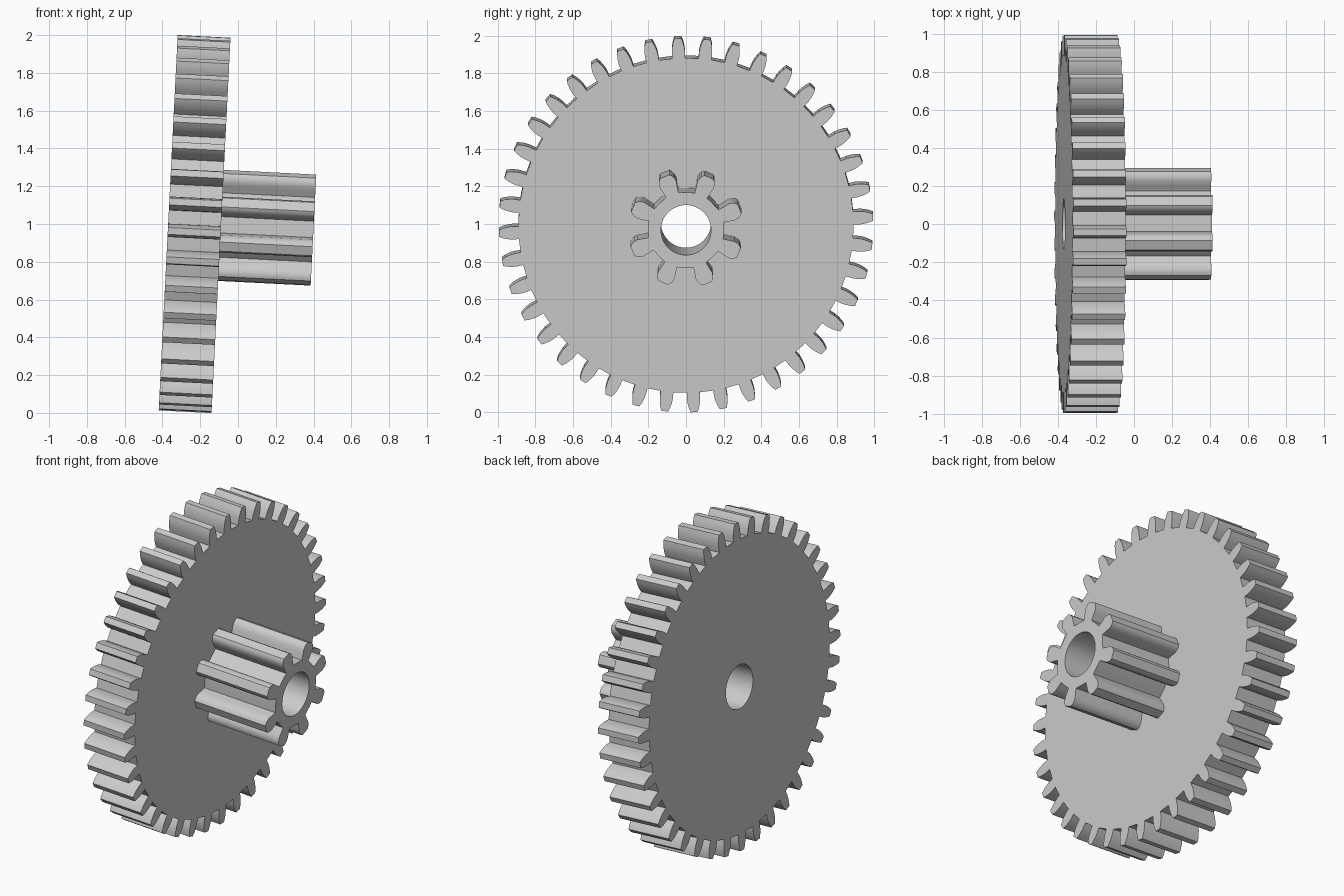
import bpy, bmesh
from math import sin, cos, tau, radians, asin
from mathutils import Matrix

if "Cube" in bpy.data.objects:
    bpy.data.objects.remove(bpy.data.objects["Cube"], do_unlink=True)

grey = bpy.data.materials.new("light_grey")
grey.use_nodes = True
colour = (0.6, 0.6, 0.6, 1)
grey.diffuse_color = colour
grey.node_tree.nodes["Principled BSDF"].inputs["Base Color"].default_value = colour

BORE = 0.133
# The shaft leans slightly, dipping towards +x
SHAFT = Matrix.Translation((0, 0, 0.988)) @ Matrix.Rotation(radians(2.9), 4, "Y")


def gear_outline(teeth, phase, flank):
    """Closed (y, z) outline; flank lists (radius, half width) from root to tip."""
    points = []
    root, half = flank[0]
    step = tau / teeth
    gap = step - 2 * asin(half / root)
    for i in range(teeth):
        a = radians(phase) + i * step
        sides = [(r, -w) for r, w in flank] + [(r, w) for r, w in reversed(flank)]
        points += [(r * cos(a) - w * sin(a), r * sin(a) + w * cos(a)) for r, w in sides]
        # Root arc up to the next tooth
        start = a + asin(half / root)
        points += [(root * cos(start + gap * k / 3), root * sin(start + gap * k / 3))
                   for k in (1, 2)]
    return points


def make_gear(name, teeth, phase, flank, x0, x1):
    bm = bmesh.new()
    bore = [(BORE * cos(tau * i / 64), BORE * sin(tau * i / 64)) for i in range(64)]
    edges = []
    for loop in (gear_outline(teeth, phase, flank), bore):
        verts = [bm.verts.new((x0, y, z)) for y, z in loop]
        edges += [bm.edges.new((verts[i - 1], verts[i])) for i in range(len(verts))]
    bmesh.ops.triangle_fill(bm, edges=edges, use_beauty=True, normal=(1, 0, 0))
    # Thicken the flat profile along the shaft
    out = bmesh.ops.extrude_face_region(bm, geom=bm.faces[:])
    moved = [g for g in out["geom"] if isinstance(g, bmesh.types.BMVert)]
    bmesh.ops.translate(bm, verts=moved, vec=(x1 - x0, 0, 0))
    bmesh.ops.recalc_face_normals(bm, faces=bm.faces[:])
    mesh = bpy.data.meshes.new(name)
    bm.to_mesh(mesh)
    bm.free()
    mesh.materials.append(grey)
    obj = bpy.data.objects.new(name, mesh)
    bpy.context.collection.objects.link(obj)
    obj.matrix_world = SHAFT
    bpy.ops.object.select_all(action="DESELECT")
    obj.select_set(True)
    bpy.context.view_layer.objects.active = obj
    bpy.ops.object.shade_smooth_by_angle(angle=radians(30))


# Large toothed wheel
make_gear("large_wheel", 40, 2.5,
          [(0.89, 0.034), (0.925, 0.035), (0.95, 0.032), (0.975, 0.026), (0.995, 0.018)],
          -0.37, -0.09)

# Small pinion on the same shaft
make_gear("small_pinion", 8, 21.5,
          [(0.2, 0.036), (0.235, 0.042), (0.26, 0.047), (0.28, 0.044),
           (0.295, 0.037), (0.306, 0.026)],
          -0.09, 0.4)
